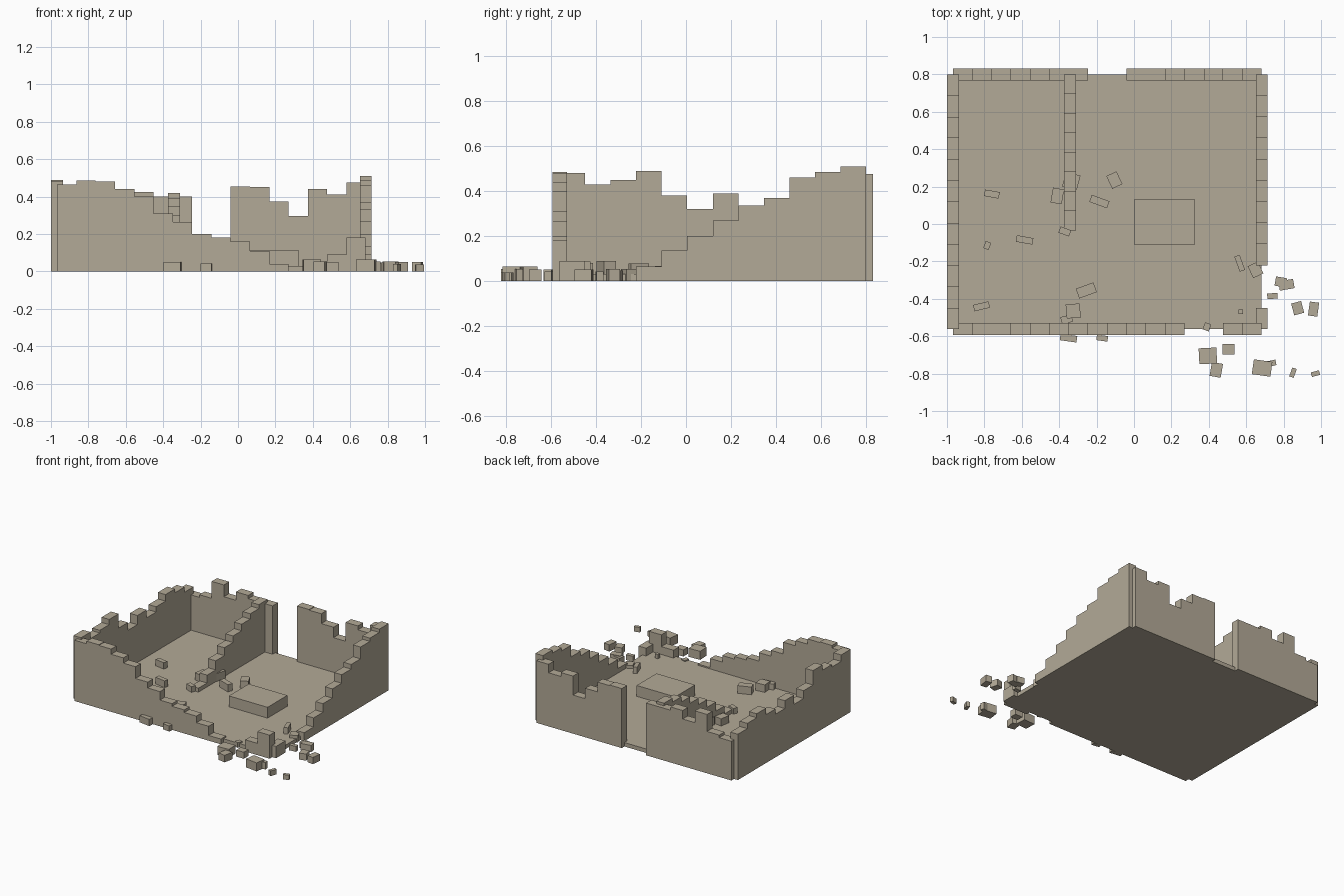
import bpy
import bmesh
from math import radians
from mathutils import Matrix, Vector

default_cube = bpy.data.objects.get("Cube")
if default_cube:
    bpy.data.objects.remove(default_cube, do_unlink=True)

# One weathered stone colour for everything
stone = bpy.data.materials.new("weathered_stone")
stone.use_nodes = True
stone_colour = (0.45, 0.40, 0.31, 1)
stone.diffuse_color = stone_colour
stone.node_tree.nodes["Principled BSDF"].inputs["Base Color"].default_value = stone_colour

CM = 0.01  # tables below are in hundredths of a unit
WALL_THICKNESS = 0.064
FLOOR_TOP = 0.03
LEFT, RIGHT, FRONT, BACK = -0.967, 0.683, -0.562, 0.80


def finish(name, bm):
    """Turn a bmesh into a flat shaded stone object."""
    bmesh.ops.recalc_face_normals(bm, faces=bm.faces)
    mesh = bpy.data.meshes.new(name)
    bm.to_mesh(mesh)
    bm.free()
    mesh.materials.append(stone)
    obj = bpy.data.objects.new(name, mesh)
    bpy.context.collection.objects.link(obj)
    return obj


def add_block(bm, centre, size, turn=0):
    """Add a box that stands on centre, turned about z by degrees."""
    placement = (Matrix.Translation(centre)
                 @ Matrix.Rotation(radians(turn), 4, "Z")
                 @ Matrix.Diagonal((*size, 1))
                 @ Matrix.Translation((0, 0, 0.5)))
    bmesh.ops.create_cube(bm, size=1, matrix=placement)


def block(name, low, high):
    bm = bmesh.new()
    low, high = Vector(low), Vector(high)
    size = high - low
    centre = (low + high) / 2
    centre.z = low.z
    add_block(bm, centre, size)
    return finish(name, bm)


def broken_wall(name, start, end, heights):
    """Extrude a stepped outline; a height of zero leaves a gap in the wall."""
    bm = bmesh.new()
    start, end = Vector((*start, 0)), Vector((*end, 0))
    step = (end - start) / len(heights)
    along = step.normalized()
    across = Vector((-along.y, along.x, 0)) * WALL_THICKNESS
    up = Vector((0, 0, CM))

    # Collect each unbroken run of columns
    runs, current = [], []
    for column, height in enumerate([*heights, 0]):
        if height:
            current.append((column, height))
        elif current:
            runs.append(current)
            current = []

    for run in runs:
        outline = [start + step * run[0][0]]
        for column, height in run:
            foot = start + step * column
            outline += [foot + up * height, foot + step + up * height]
        outline.append(start + step * (run[-1][0] + 1))
        verts = [bm.verts.new(point - across / 2) for point in outline]
        face = bm.faces.new(verts)
        extruded = bmesh.ops.extrude_face_region(bm, geom=[face], use_keep_orig=True)
        moved = [v for v in extruded["geom"] if isinstance(v, bmesh.types.BMVert)]
        bmesh.ops.translate(bm, vec=across, verts=moved)
    return finish(name, bm)


def rubble(name, ground, stones):
    """Scatter loose stones: x, y, width, depth, turn."""
    bm = bmesh.new()
    for x, y, width, depth, turn in stones:
        height = 0.02 + (width + depth) * CM / 4
        add_block(bm, (x * CM, y * CM, ground), (width * CM, depth * CM, height), turn)
    return finish(name, bm)


# Floor slab and the low plinth standing on it
block("floor_slab", (LEFT, FRONT, 0), (RIGHT, BACK, FLOOR_TOP))
block("stone_plinth", (0, -0.11, FLOOR_TOP), (0.327, 0.13, 0.113))

# Ruined outer walls and the partition, as column heights
broken_wall("front_wall", (LEFT, FRONT), (RIGHT, FRONT),
            [46.5, 48.5, 48, 44, 40, 31, 26.5, 20, 18, 16, 11, 4, 0, 0, 9, 18])
broken_wall("back_wall", (LEFT, BACK), (RIGHT, BACK),
            [30, 32, 45, 36, 42.5, 40, 40, 0, 0, 45.5, 45, 37.5, 29.5, 44, 41, 47.5])
broken_wall("left_wall", (LEFT, FRONT), (LEFT, BACK),
            [48, 43, 45, 49, 38, 32, 39, 33, 37, 42, 39, 35])
broken_wall("right_wall", (RIGHT, FRONT), (RIGHT, BACK),
            [9, 0, 0, 6.5, 13.5, 20, 27, 33.5, 37, 46, 48.5, 51])
broken_wall("partition_wall", (-0.342, -0.035), (-0.342, BACK),
            [6, 12, 19, 25, 30, 35, 39, 42])

# Loose stones on the floor
rubble("floor_rubble", FLOOR_TOP, [
    (-76, 16, 8, 3.5, -10), (-58.5, -8.5, 9, 3.5, -10), (-78.5, -11.5, 3, 4, -20),
    (-81.5, -44, 8.5, 3.5, 14), (-33.5, 23, 8, 8, -15), (-41, 15, 6, 8, -10),
    (-37, -4, 6, 3.5, -20), (-18.5, 12, 10, 4, -20), (-10.5, 23.5, 6, 7.5, 25),
    (-25.5, -35.5, 10, 5.5, 20), (-32.5, -46.5, 7.5, 7.5, 5), (-36, -51, 6, 4, 15),
    (56.5, -21, 3, 8.5, 20), (57, -47, 2.5, 2.5, 0),
])

# Loose stones fallen outside, mostly round the collapsed corner
rubble("fallen_rubble", 0, [
    (-35, -61, 9, 3.5, -8), (-17, -61, 6, 3, -8), (65, -24.5, 6, 7, 25),
    (39, -55, 3.5, 4, -20), (78.5, -31, 6, 5, -10), (81.5, -32.5, 8, 5, 10),
    (74, -38.5, 5.5, 3, 5), (87.5, -45, 5.5, 6.5, 15), (96, -45.5, 5, 7.5, -8),
    (39.5, -70.5, 9.5, 8.5, 3), (50.5, -67, 6.5, 5.5, 0), (44, -78, 6, 7.5, -10),
    (68.5, -77, 10, 8, -8), (71, -75, 10, 3, 12), (85, -79.5, 2.5, 5, -20),
    (97, -80, 4.5, 2.5, 15),
])
